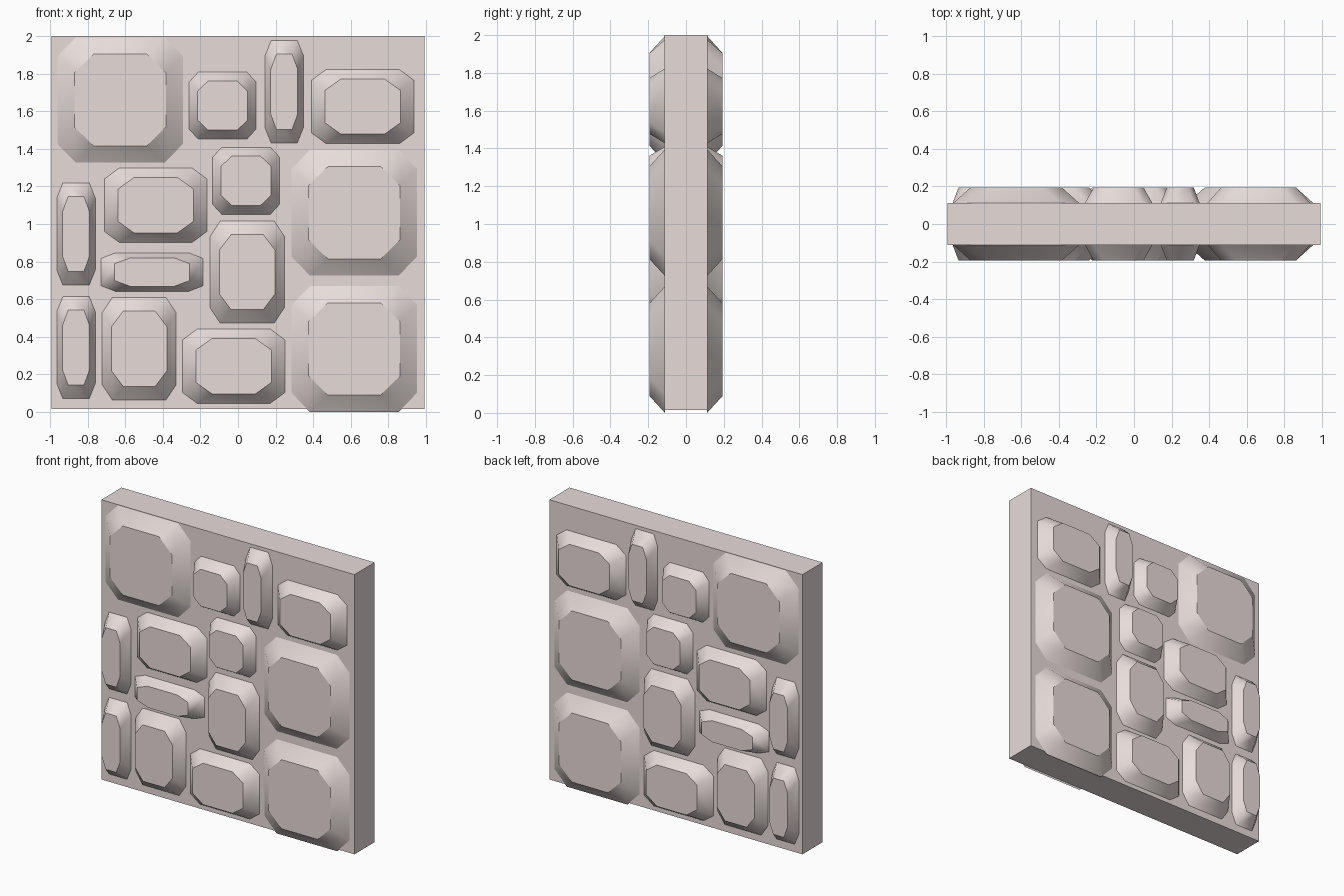
import bpy, bmesh

if "Cube" in bpy.data.objects:
    bpy.data.objects.remove(bpy.data.objects["Cube"])

SLAB_Y, TOP_Y = 0.113, 0.194      # slab half thickness, stone face distance

mat = bpy.data.materials.new("pale_stone")
mat.diffuse_color = (0.80, 0.72, 0.70, 1)
mat.use_nodes = True
mat.node_tree.nodes["Principled BSDF"].inputs["Base Color"].default_value = mat.diffuse_color


def finish(name, bm):
    bmesh.ops.recalc_face_normals(bm, faces=bm.faces)
    mesh = bpy.data.meshes.new(name)
    bm.to_mesh(mesh)
    bm.free()
    mesh.materials.append(mat)
    obj = bpy.data.objects.new(name, mesh)
    bpy.context.collection.objects.link(obj)
    return obj


def octagon(bm, cx, cz, hx, hz, fx, fz, y):
    """Rectangle with cut corners: half sizes h, flat half lengths f."""
    pts = [(fx, hz), (hx, fz), (hx, -fz), (fx, -hz),
           (-fx, -hz), (-hx, -fz), (-hx, fz), (-fx, hz)]
    return [bm.verts.new((cx + x, y, cz + z)) for x, z in pts]


def stone(name, cx, cz, outer, inner):
    """Faceted stone tapering out of both faces of the slab."""
    bm = bmesh.new()
    (ox, oz), (ix, iz) = outer, inner
    for side in (-1, 1):
        base = octagon(bm, cx, cz, ox, oz, ix * 0.98, iz * 0.96, side * SLAB_Y * 0.99)
        top = octagon(bm, cx, cz, ix, iz, ix * 0.58, iz * 0.59, side * TOP_Y)
        for i in range(8):
            j = (i + 1) % 8
            bm.faces.new((base[i], base[j], top[j], top[i])).smooth = True
        for ring in (base, top):
            for edge in bm.faces.new(ring).edges:
                edge.smooth = False
    finish(name, bm)


# Slab
bm = bmesh.new()
bmesh.ops.create_cube(bm, size=1)
bmesh.ops.scale(bm, vec=(1.987, 2 * SLAB_Y, 1.985), verts=bm.verts)
bmesh.ops.translate(bm, vec=(0, 0, 1.0075), verts=bm.verts)
finish("slab", bm)

# Stones: outer half size, inner half size, centres (x, z)
kinds = {
    "large_stone": ((0.335, 0.335), (0.243, 0.245),
                    [(-0.627, 1.66), (0.619, 1.06), (0.619, 0.335)]),
    "small_stone": ((0.179, 0.179), (0.133, 0.131),
                    [(-0.082, 1.63), (0.043, 1.23)]),
    "wide_stone": ((0.273, 0.198), (0.20, 0.147),
                   [(0.664, 1.625), (-0.438, 1.10), (-0.023, 0.243)]),
    "tall_stone": ((0.198, 0.273), (0.147, 0.20),
                   [(0.049, 0.744), (-0.526, 0.336)]),
    "narrow_upright_stone": ((0.103, 0.273), (0.072, 0.20),
                             [(0.246, 1.704), (-0.862, 0.947), (-0.862, 0.342)]),
    "narrow_flat_stone": ((0.273, 0.103), (0.20, 0.076),
                          [(-0.457, 0.744)]),
}
for name, (outer, inner, centres) in kinds.items():
    for n, (cx, cz) in enumerate(centres, 1):
        stone(f"{name}_{n}", cx, cz, outer, inner)
